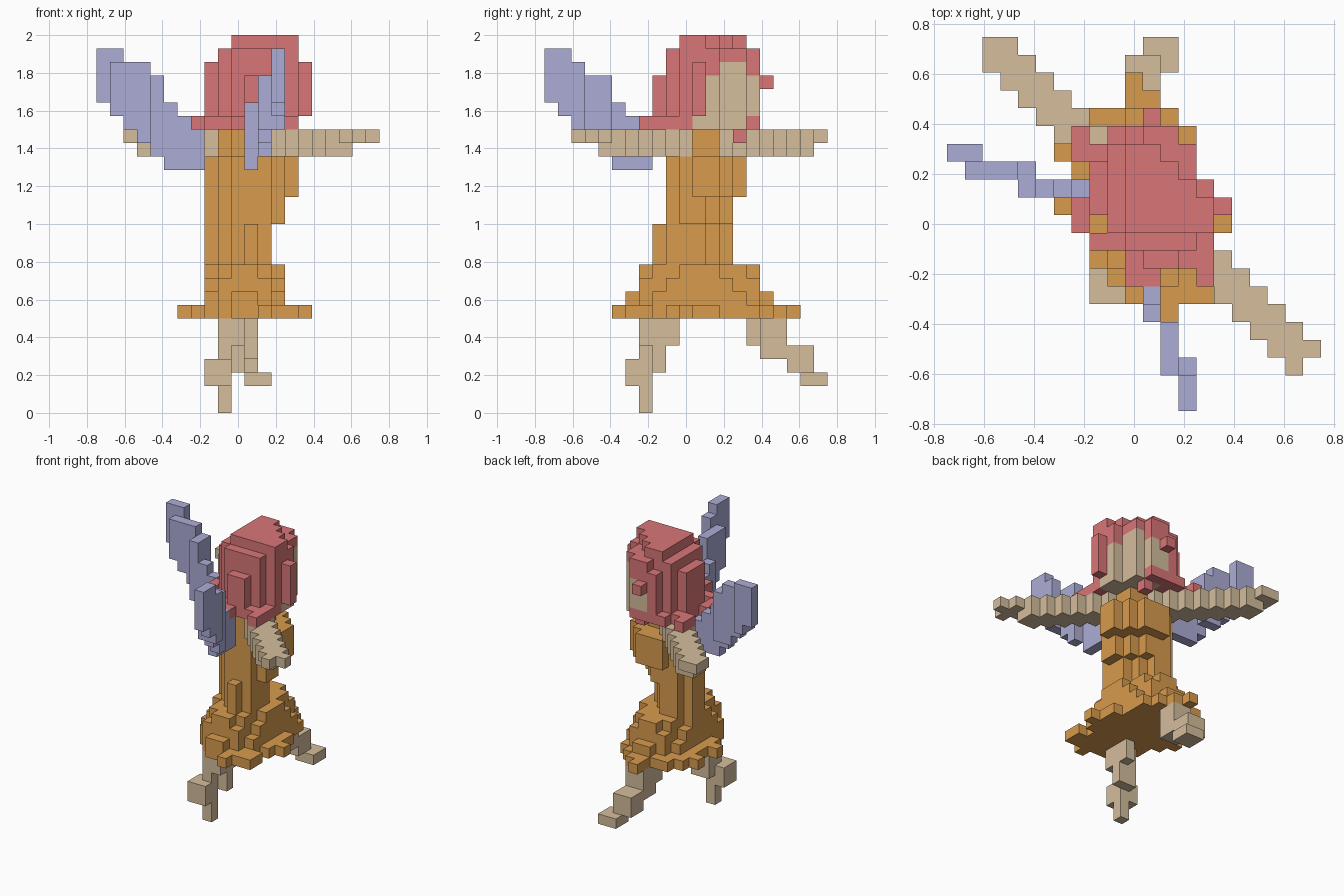
import bpy
import bmesh
from mathutils import Vector

cube = bpy.data.objects.get("Cube")
if cube:
    bpy.data.objects.remove(cube)

UNIT = 1 / 14                      # edge length of one block
HALF = 10.5                        # half the grid width, in blocks
cells = {}                         # (i, j, k) -> part name


def make_material(name, color):
    mat = bpy.data.materials.new(name)
    mat.use_nodes = True
    mat.diffuse_color = color
    mat.node_tree.nodes["Principled BSDF"].inputs["Base Color"].default_value = color
    return mat


def put(part, i, j, k):
    cells.setdefault((i, j, k), part)


def box(part, i_span, j_span, k_span):
    """Fill an inclusive block range."""
    for i in range(i_span[0], i_span[1] + 1):
        for j in range(j_span[0], j_span[1] + 1):
            for k in range(k_span[0], k_span[1] + 1):
                put(part, i, j, k)


def disc(center, radii):
    """Yield the columns inside an ellipse."""
    for i in range(21):
        for j in range(21):
            dx = (i - center[0]) / radii[0]
            dy = (j - center[1]) / radii[1]
            if dx * dx + dy * dy <= 1:
                yield i, j


def slab(part, i_span, j_span, k_span, depth, width):
    """Fill a box clipped to a diagonal band: depth forward, width sideways."""
    for i in range(i_span[0], i_span[1] + 1):
        for j in range(j_span[0], j_span[1] + 1):
            if depth[0] <= i + j <= depth[1] and width[0] <= i - j <= width[1]:
                box(part, (i, i), (j, j), k_span)


# Hair tips and loose strands
for i, j in ((7, 10), (7, 11), (7, 14), (7, 15), (8, 14), (8, 11),
             (10, 7), (11, 7), (14, 7), (14, 8), (12, 15)):
    put("hair", i, j, 21)
box("hair", (15, 15), (11, 11), (22, 25))
put("hair", 11, 16, 24)
put("hair", 12, 14, 20)

# Crown of the hair
slab("hair", (10, 14), (10, 14), (27, 27), (20, 25), (-4, 4))

# Head: round layers, narrow front to back, with the face let into the hair
for k, mid, radius in ((26, 11.7, 3.6), (25, 11.6, 4.1), (24, 11.6, 4.45),
                       (23, 11.6, 4.45), (22, 11.6, 4.45), (21, 11.6, 4.45)):
    for i, j in disc((mid, mid), (radius, radius)):
        if i > 14 or j > 15 or i + 0.8 * j > 24.3 or (i, j) in ((8, 10), (9, 8)):
            continue
        side = i - j
        if k == 21:
            put("hair" if i + j <= 21 or abs(side) >= 4 else "head", i, j, k)
        elif -5 <= side <= 4 and i + j >= 19 and (k < 25 or j > 8) and (k < 26 or i > 8):
            face = k < 25 and -5 < side < 3 or k == 25 and -3 < side < 2
            put("head" if face and i + j >= 24 else "hair", i, j, k)

# Dress bodice: shoulders, chest and waist
slab("dress", (9, 12), (9, 12), (19, 20), (20, 24), (-3, 3))
slab("dress", (8, 14), (9, 14), (16, 18), (19, 26), (-4, 3))
slab("dress", (8, 13), (9, 13), (14, 15), (19, 24), (-4, 3))
slab("dress", (8, 12), (8, 13), (11, 13), (19, 23), (-4, 3))

# Skirt tiers and the ragged hem, one span for each row of blocks
for k, radii in ((10, (2.8, 4.3)), (9, (2.9, 4.7)), (8, (3.1, 5.5))):
    for i, j in disc((10.5, 11), radii):
        put("dress", i, j, k)
hem = ((12, 12), (10, 14), (9, 14), (8, 13), (8, 14), (7, 15), (6, 14),
       (7, 14), (7, 13), (6, 13), (7, 13), (8, 12), (10, 11), (10, 10))
for row, span in enumerate(hem):
    box("dress", span, (row + 5, row + 5), (7, 7))

# Arms: one straight diagonal band, thinner at the hands
for i in range(2, 21):
    for j in range(2, 21):
        if abs(i + j - 22) > 1:
            continue
        part = "left_arm" if i > j else "right_arm"
        if (i, j) != (20, 2):
            put(part, i, j, 20)
        if 3 <= i <= 18 and 4 <= j <= 19:
            put(part, i, j, 19)

# Wings: upright thin plates that step inward; each entry is bottom, top
heights = ((23, 26), (22, 26), (21, 25), (20, 25), (19, 24),
           (18, 22), (18, 21), (18, 20), (18, 18))
right_depth = (14, 14, 13, 13, 12, 12, 12, 12, 12)
left_depth = (13, 13, 13, 12, 12, 11, 11, 11)
for n, depth in enumerate(right_depth):
    box("right_wing", (n, n), (depth, depth), heights[n])
box("right_wing", (1, 1), (13, 13), (22, 25))
box("right_wing", (4, 4), (13, 13), (20, 24))
for n, depth in enumerate(left_depth):
    bottom, top = heights[n]
    box("left_wing", (depth, depth), (n, n), (bottom, min(top, 24) if depth == 12 else top))
box("left_wing", (12, 12), (2, 2), (21, 24))

# Standing leg: a slim diagonal shin above a stepped foot
slab("standing_leg", (9, 10), (7, 9), (5, 6), (16, 19), (1, 3))
slab("standing_leg", (9, 10), (7, 8), (3, 4), (16, 18), (1, 2))
box("standing_leg", (8, 9), (6, 7), (2, 3))
box("standing_leg", (9, 9), (7, 7), (0, 1))

# Stretched leg
box("stretched_leg", (10, 10), (15, 17), (5, 6))
box("stretched_leg", (11, 11), (16, 17), (5, 6))
box("stretched_leg", (10, 11), (16, 17), (4, 4))
box("stretched_leg", (10, 11), (18, 19), (3, 4))
box("stretched_leg", (11, 12), (19, 20), (2, 2))

# Turn the blocks of each part into one mesh, outer faces only
red = make_material("hair red", (0.7, 0.18, 0.185, 1))
orange = make_material("dress orange", (0.69, 0.33, 0.075, 1))
tan = make_material("skin tan", (0.66, 0.51, 0.335, 1))
violet = make_material("wing violet", (0.415, 0.415, 0.67, 1))
colors = {"hair": red, "dress": orange, "left_wing": violet, "right_wing": violet}


def build(part):
    bm = bmesh.new()
    for cell, owner in cells.items():
        if owner != part:
            continue
        for axis in range(3):
            for side in (0, 1):
                near = list(cell)
                near[axis] += 2 * side - 1
                if tuple(near) in cells:
                    continue
                u, v = (axis + 1) % 3, (axis + 2) % 3
                ring = []
                for a, b in ((0, 0), (1, 0), (1, 1), (0, 1)):
                    p = Vector(cell)
                    p[axis] += side
                    p[u] += a
                    p[v] += b
                    ring.append(bm.verts.new((p - Vector((HALF, HALF, 0))) * UNIT))
                bm.faces.new(ring if side else ring[::-1])
    bmesh.ops.remove_doubles(bm, verts=bm.verts, dist=UNIT / 100)
    mesh = bpy.data.meshes.new(part)
    bm.to_mesh(mesh)
    bm.free()
    mesh.materials.append(colors.get(part, tan))
    bpy.context.collection.objects.link(bpy.data.objects.new(part, mesh))


for part in sorted(set(cells.values())):
    build(part)
